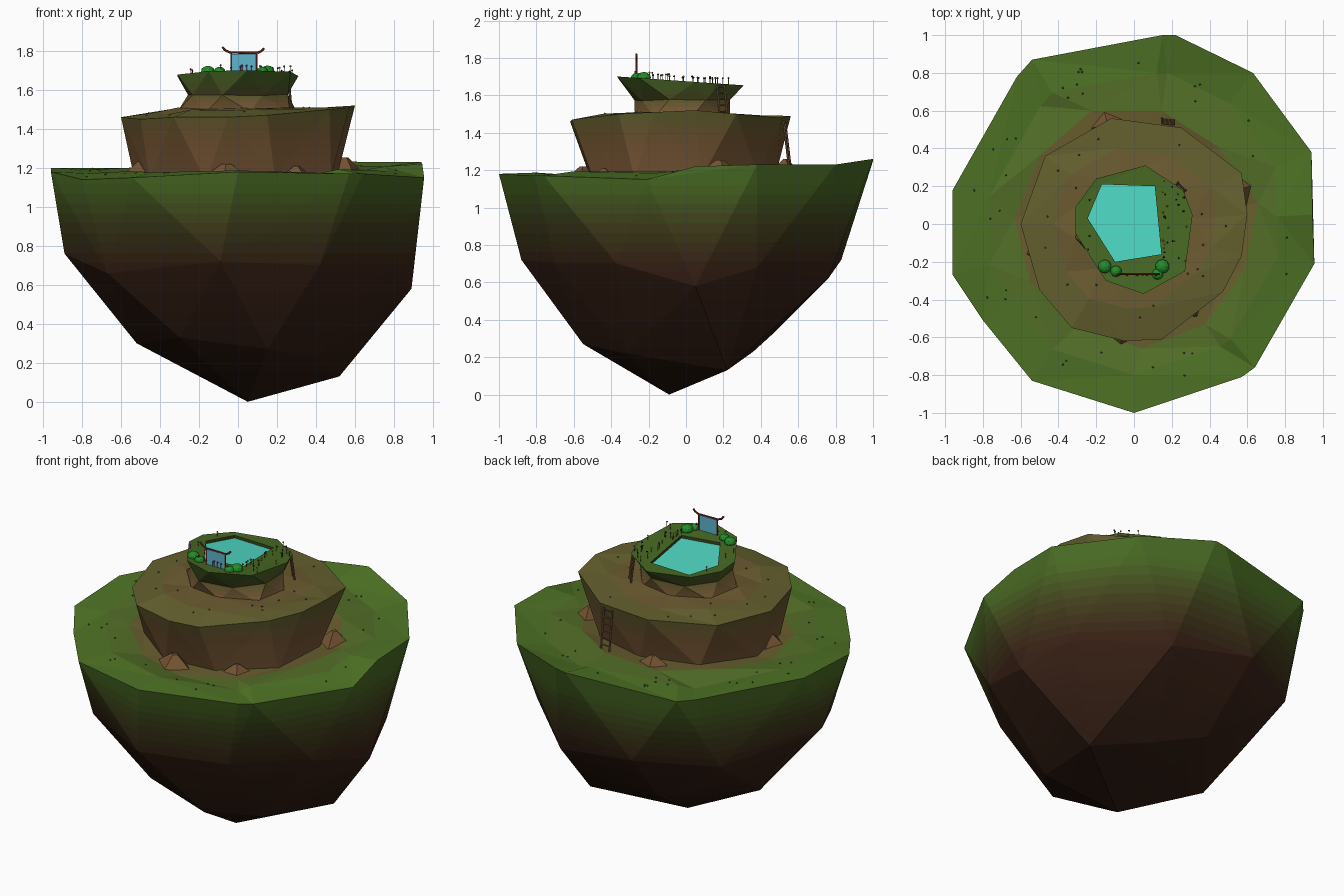
import bpy, bmesh, math, random
from math import cos, sin, atan2, pi
from mathutils import Matrix, Vector
from mathutils.bvhtree import BVHTree

if "Cube" in bpy.data.objects:
    bpy.data.objects.remove(bpy.data.objects["Cube"])

random.seed(4)
GRASS, OLIVE, BROWN, DARK = (80, 115, 42), (100, 96, 50), (122, 88, 58), (60, 38, 28)


def material(rgb):
    name = "tint_%d_%d_%d" % tuple(int(c) for c in rgb)
    m = bpy.data.materials.get(name)
    if not m:
        m = bpy.data.materials.new(name)
        m.diffuse_color = [(c / 255) ** 2.2 for c in rgb] + [1]
        m.use_nodes = True
        m.node_tree.nodes["Principled BSDF"].inputs["Base Color"].default_value = m.diffuse_color
    return m


def finish(name, bm, colors):
    me = bpy.data.meshes.new(name)
    bm.to_mesh(me)
    for c in colors:
        me.materials.append(material(c))
    ob = bpy.data.objects.new(name, me)
    bpy.context.collection.objects.link(ob)


def blend(stops, z):
    if z <= stops[0][0]:
        return stops[0][1]
    for (z0, a), (z1, b) in zip(stops, stops[1:]):
        if z <= z1:
            t = (z - z0) / (z1 - z0)
            return [p + (q - p) * t for p, q in zip(a, b)]
    return stops[-1][1]


def paint(bm, stops, n=8):
    """Slice into level bands and tint them by height."""
    lo, hi = stops[0][0], stops[-1][0]
    levels = [lo + (hi - lo) * k / n for k in range(n + 1)]
    for z in levels:
        bmesh.ops.bisect_plane(bm, geom=bm.verts[:] + bm.edges[:] + bm.faces[:],
                               plane_co=(0, 0, z), plane_no=(0, 0, 1))
    for f in bm.faces:
        f.material_index = sum(f.calc_center_median().z > z for z in levels)
    return [blend(stops, lo + (hi - lo) * (k - .5) / n) for k in range(n + 2)]


def stitch(bm, a, b, mat=0):
    """Triangulate between two rings with different point counts."""
    def ang(l, k):
        return atan2(l[k % len(l)].co.y, l[k % len(l)].co.x) + 2 * pi * (k // len(l))
    i = j = 0
    while i < len(a) or j < len(b):
        go_a = j == len(b) or (i < len(a) and
                               ang(a, i) + ang(a, i + 1) <= ang(b, j) + ang(b, j + 1))
        va, vb = a[i % len(a)], b[j % len(b)]
        if go_a:
            f, i = (va, a[(i + 1) % len(a)], vb), i + 1
        else:
            f, j = (va, b[(j + 1) % len(b)], vb), j + 1
        bm.faces.new(f).material_index = mat


def loft(name, rings, colors=None, stops=None):
    bm = bmesh.new()
    vs = [[bm.verts.new(p) for p in sorted(r, key=lambda p: atan2(p[1], p[0]))] for r in rings]
    for k in range(len(vs) - 1):
        stitch(bm, vs[k], vs[k + 1], k)
    if stops:
        colors = paint(bm, stops)
    bm.normal_update()
    finish(name, bm, colors)
    return BVHTree.FromBMesh(bm)


def ring(n, rx, ry, z, cy=0, jit=.02, slope=0, phase=.2):
    out = []
    for k in range(n):
        a, q = phase + 2 * pi * k / n, random.uniform(-jit, jit)
        out.append(((rx + q) * cos(a), cy + (ry + q) * sin(a),
                    z + slope * sin(a) + random.uniform(-jit, jit) * .4))
    return out


def shrink(r, s, z, t, jit=.012):
    return [(x * s, y * s, h + (z - h) * t + random.uniform(-jit, jit)) for x, y, h in r]


def add(bm, op, mat, matrix, **kw):
    n = len(bm.faces)
    op(bm, matrix=matrix, **kw)
    bm.faces.ensure_lookup_table()
    for f in bm.faces[n:]:
        f.material_index = mat


def rod(bm, p, q, r, mat=0, seg=6):
    p, q = Vector(p), Vector(q)
    m = Matrix.Translation((p + q) / 2) @ (q - p).to_track_quat('Z', 'Y').to_matrix().to_4x4()
    add(bm, bmesh.ops.create_cone, mat, m, cap_ends=True, segments=seg, radius1=r, radius2=r,
        depth=(q - p).length)


# Faceted island underside
rim = [(.15, 1, 1.25), (.22, 1, 1.26), (.63, .80, 1.23), (.94, .38, 1.23), (.945, .05, 1.22),
       (.955, -.21, 1.15), (.64, -.76, 1.17), (.57, -.81, 1.17), (0, -1, 1.18), (-.54, -.83, 1.15),
       (-.80, -.51, 1.14), (-.96, -.27, 1.18), (-.96, .18, 1.2), (-.62, .78, 1.2), (-.54, .87, 1.2)]
middle = [(-.89, -.1, .76), (-.67, -.5, .66), (-.09, -.88, .72), (.42, -.70, .70), (.78, -.37, .70),
          (.89, .05, .58), (.78, .38, .68), (.35, .76, .62), (-.2, .83, .72), (-.65, .58, .7)]
low = [(-.52, 0, .30), (-.3, -.45, .33), (.15, -.55, .27), (.4, -.32, .22), (.52, .22, .13),
       (.15, .36, .23), (-.15, .47, .33), (.05, -.09, 0)]
bm = bmesh.new()
for p in rim + middle + low:
    bm.verts.new(p)
bmesh.ops.convex_hull(bm, input=bm.verts[:])
bmesh.ops.recalc_face_normals(bm, faces=bm.faces[:])
bm.normal_update()
bmesh.ops.delete(bm, geom=[f for f in bm.faces if f.normal.z > .5], context='FACES')
cols = paint(bm, [(.1, (46, 30, 22)), (.68, DARK), (.9, (68, 66, 34)), (1.12, (74, 106, 40))], 20)
finish("island_base", bm, cols)

# Lower terrace
foot2 = ring(9, .53, .52, 1.18, -.02, .02, .025)
lower = loft("lower_terrace", [rim, shrink(rim, .8, 1.185, .6, .018),
                               ring(11, .64, .63, 1.185, -.02, .04, .025), foot2],
             [GRASS, (84, 110, 44), (104, 94, 50)])

# Middle tier and its terrace
rim2 = [(-.12, .56, 1.49), (.25, .51, 1.48), (.57, .27, 1.5), (.6, .05, 1.52), (.57, -.17, 1.51),
        (.47, -.36, 1.5), (.15, -.61, 1.47), (-.05, -.62, 1.46), (-.33, -.55, 1.46),
        (-.5, -.35, 1.45), (-.6, 0, 1.46), (-.47, .36, 1.47)]
foot2 = [(x, y, z - .02) for x, y, z in foot2]
loft("middle_tier", [foot2, rim2], stops=[(1.17, BROWN), (1.36, (112, 84, 52)), (1.52, (88, 92, 46))])
foot3 = ring(8, .315, .265, 1.505, -.02, .012)
upper = loft("middle_terrace", [rim2, shrink(rim2, .72, 1.5, .7), foot3], [OLIVE, (108, 92, 52)])


# Top tier with a sunken pool
def tilt(pts, d=0):
    return [(x, y, 1.675 - .07 * y - d) for x, y in pts]


rim3 = [(.06, .31), (.26, .18), (.31, .05), (.27, -.25), (.05, -.37), (-.15, -.3), (-.31, -.05),
        (-.31, .09), (-.2, .24)]
pool = [(-.17, .21), (.11, .20), (.145, -.16), (-.1, -.2), (-.245, .03)]
loft("top_tier", [[(x, y, z - .02) for x, y, z in foot3],
                  ring(8, .275, .255, 1.575, -.02, .012, 0, .5), tilt(rim3)],
     stops=[(1.5, BROWN), (1.57, (92, 84, 46)), (1.66, (72, 100, 40))])
top = loft("top_grass", [tilt(rim3), tilt(pool, .005)], [(72, 104, 40)])
loft("pool_bank", [tilt(pool, .005), tilt(pool, .04)], [(58, 74, 34)])
bm = bmesh.new()
bm.faces.new([bm.verts.new(p) for p in tilt(pool[::-1], .022)])
finish("pool_water", bm, [(80, 215, 195)])

# Low rock wedges at the foot of the middle tier
bm = bmesh.new()
for x, y, s in [(-.06, -.55, .12), (.3, -.44, .08), (-.14, .53, .08), (.55, .18, .11), (-.5, -.14, .1)]:
    m = (Matrix.Translation((x, y, 1.2 + .05 * y)) @ Matrix.Rotation(atan2(y, x), 4, 'Z')
         @ Matrix.Diagonal((s, s * 1.3, s * .8, 1)))
    add(bm, bmesh.ops.create_cone, 0, m, cap_ends=True, segments=4, radius1=1, radius2=.15, depth=1)
finish("rock_outcrops", bm, [(116, 84, 54)])

# Gate with upswept beam and portal panel
bm = bmesh.new()
for x in (-.035, .095):
    rod(bm, (x, -.265, 1.67), (x, -.265, 1.79), .005)
beam = [(-.08, 1.82), (-.065, 1.802), (-.04, 1.792), (.1, 1.79), (.122, 1.8), (.134, 1.814)]
for p, q in zip(beam, beam[1:]):
    rod(bm, (p[0], -.265, p[1]), (q[0], -.265, q[1]), .006)
finish("gate_frame", bm, [(125, 50, 40)])
bm = bmesh.new()
add(bm, bmesh.ops.create_cube, 0, Matrix.Translation((.03, -.265, 1.735)) @ Matrix.Diagonal((.13, .004, .1, 1)),
    size=1)
finish("gate_portal", bm, [(95, 180, 205)])

# Bushes
bm = bmesh.new()
for x, y, r in [(-.155, -.225, .036), (-.095, -.25, .03), (.15, -.225, .038), (.125, -.265, .03)]:
    add(bm, bmesh.ops.create_icosphere, 0, Matrix.Translation((x, y, 1.695)) @ Matrix.Diagonal((1, 1, .8, 1)),
        subdivisions=2, radius=r)
finish("bushes", bm, [(40, 140, 45)])


# Ladders
def ladder(name, bottom, top_pt, side, rungs):
    b, t, s = Vector(bottom), Vector(top_pt), Vector(side)
    bm = bmesh.new()
    for k in (-1, 1):
        rod(bm, b + s * k, t + s * k, .006)
    for k in range(rungs):
        c = b.lerp(t, (k + .7) / rungs)
        rod(bm, c - s, c + s, .004)
    finish(name, bm, [(120, 92, 64)])


ladder("lower_ladder", (.18, .555, 1.215), (.18, .525, 1.465), (.032, -.004, 0), 6)
ladder("upper_ladder", (.255, .2, 1.49), (.24, .185, 1.655), (.02, -.02, 0), 5)


# Flowers and pebbles dropped onto the ground surfaces
def drop(tree, x, y):
    return tree.ray_cast(Vector((x, y, 3)), Vector((0, 0, -1)))[0]


bm = bmesh.new()
for k in range(44):
    x = random.uniform(.15, .28) if k % 3 else random.uniform(-.29, -.22)
    p = drop(top, x, random.uniform(-.2, .24)) if k % 6 else drop(top, random.uniform(-.1, .12), -.27)
    if p:
        h = Vector((0, 0, random.uniform(.022, .035)))
        rod(bm, p, p + h, .0016, 0, 4)
        add(bm, bmesh.ops.create_icosphere, 1 + k % 3, Matrix.Translation(p + h), subdivisions=1, radius=.006)
finish("flowers", bm, [(50, 80, 35), (150, 60, 120), (190, 170, 40), (45, 35, 45)])

bm = bmesh.new()
for k in range(50):
    a = random.uniform(0, 2 * pi)
    r = random.uniform(.7, .88) if k % 3 else random.uniform(.36, .5)
    p = drop(lower if k % 3 else upper, r * cos(a), r * sin(a))
    if p:
        add(bm, bmesh.ops.create_icosphere, 0, Matrix.Translation(p), subdivisions=1, radius=.006)
finish("pebbles", bm, [(75, 75, 80)])
